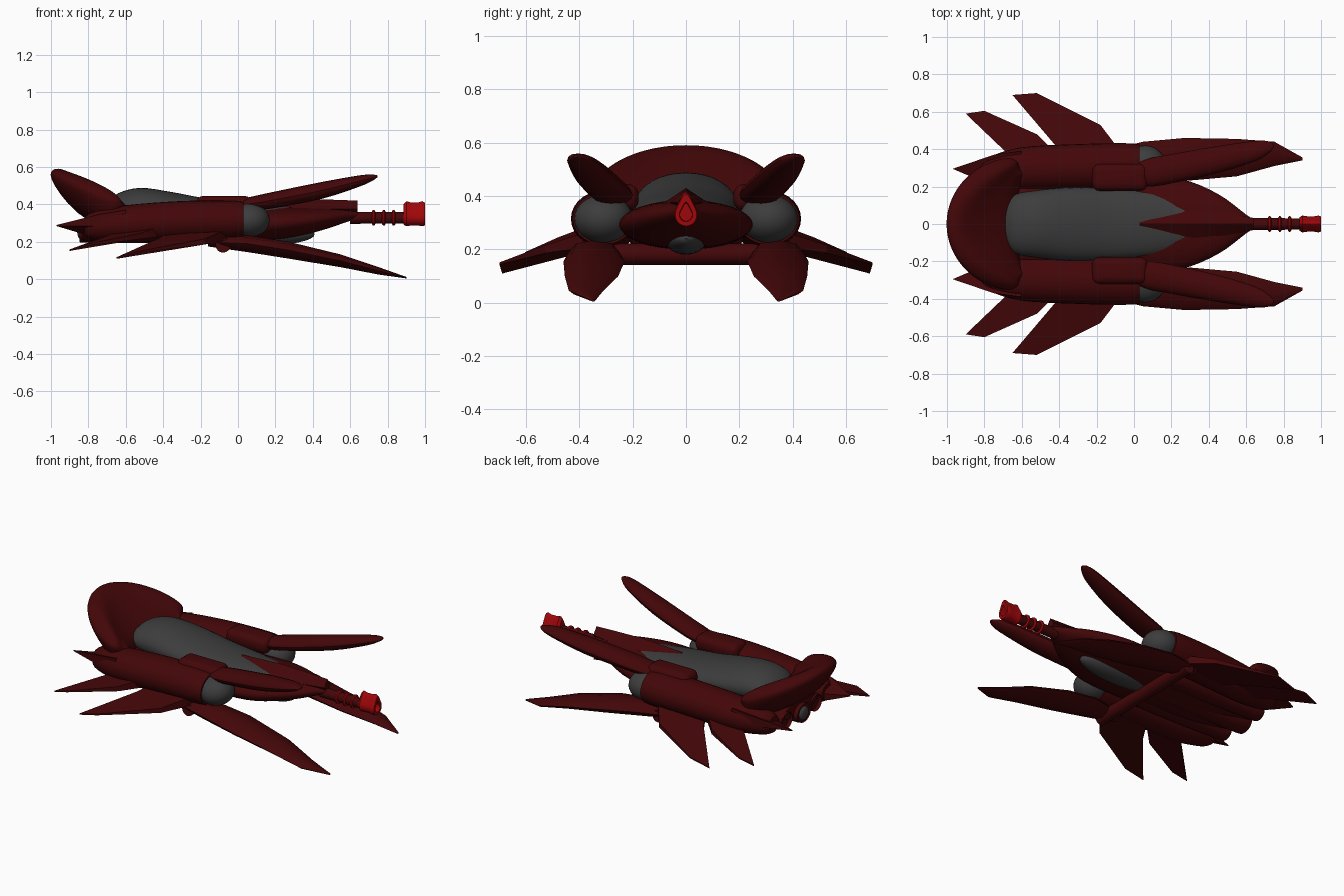
import bpy, bmesh, math
from mathutils import Vector

if "Cube" in bpy.data.objects:
    bpy.data.objects.remove(bpy.data.objects["Cube"])


def mat(name, col):
    m = bpy.data.materials.new(name)
    m.diffuse_color = (*col, 1)
    m.use_nodes = True
    m.node_tree.nodes["Principled BSDF"].inputs["Base Color"].default_value = m.diffuse_color
    return m


MAROON = mat("dark maroon", (0.056, 0.002, 0.0025))
GREY = mat("dark grey", (0.046, 0.046, 0.046))
RED = mat("bright red", (0.35, 0.002, 0.003))


def finish(name, bm, material, angle=35):
    bmesh.ops.recalc_face_normals(bm, faces=bm.faces)
    me = bpy.data.meshes.new(name)
    bm.to_mesh(me)
    bm.free()
    me.materials.append(material)
    me.shade_smooth()
    me.set_sharp_from_angle(angle=math.radians(angle))
    ob = bpy.data.objects.new(name, me)
    bpy.context.collection.objects.link(ob)
    return ob


def bridge(bm, rings):
    vs = [[bm.verts.new(p) for p in r] for r in rings]
    n = len(vs[0])
    for a, b in zip(vs, vs[1:]):
        for i in range(n):
            bm.faces.new((a[i], a[(i + 1) % n], b[(i + 1) % n], b[i]))
    bm.faces.new(vs[0])
    bm.faces.new(vs[-1])


def smooth_path(secs, steps):
    # Catmull-Rom through the sections
    out = []
    s = [Vector(q) for q in secs]
    for i in range(len(s) - 1):
        p0, p1, p2, p3 = s[max(i - 1, 0)], s[i], s[i + 1], s[min(i + 2, len(s) - 1)]
        for k in range(steps):
            t = k / steps
            out.append(0.5 * (2 * p1 + (p2 - p0) * t + (2 * p0 - 5 * p1 + 4 * p2 - p3) * t * t
                              + (3 * p1 - p0 - 3 * p2 + p3) * t ** 3))
    return out + [s[-1]]


def loft(name, secs, material, n=24, steps=4, side=1, angle=35):
    # sections: x, y, z, half width, half height
    rings = []
    for x, y, z, w, h in smooth_path(secs, steps):
        w, h = max(w, .002), max(h, .002)
        rings.append([(x, side * (y + w * math.cos(2 * math.pi * i / n)),
                       z + h * math.sin(2 * math.pi * i / n)) for i in range(n)])
    bm = bmesh.new()
    bridge(bm, rings)
    return finish(name, bm, material, angle)


def ball(name, c, r, material):
    bm = bmesh.new()
    bmesh.ops.create_uvsphere(bm, u_segments=28, v_segments=16, radius=1)
    for v in bm.verts:
        v.co = [c[k] + v.co[k] * r[k] for k in range(3)]
    return finish(name, bm, material)


def plate(name, pts, side):
    # points: x, y, z, half thickness
    bm = bmesh.new()
    bridge(bm, [[(x, side * y, z + s * t) for x, y, z, t in pts] for s in (-1, 1)])
    return finish(name, bm, MAROON, 25)


# central hull, canopy and grey belly
loft("hull", [(-.82, 0, .29, .17, .05), (-.5, 0, .29, .24, .09), (0, 0, .29, .25, .09),
              (.25, 0, .3, .24, .085), (.45, 0, .322, .16, .06),
              (.6, 0, .342, .05, .03), (.64, 0, .342, .025, .025)], MAROON, 32)
loft("canopy", [(-.7, 0, .38, .08, .03), (-.64, 0, .38, .155, .08), (-.52, 0, .38, .18, .108),
                (-.35, 0, .37, .195, .095), (-.15, 0, .35, .19, .078), (.05, 0, .34, .175, .068),
                (.2, 0, .33, .155, .064), (.28, 0, .33, .12, .06), (.31, 0, .33, .08, .04)], GREY, 32)
ball("belly", (.13, 0, .24), (.28, .08, .06), GREY)
loft("nose_ridge", [(.03, 0, .39, .04, .025), (.18, 0, .388, .05, .036), (.32, 0, .38, .075, .05),
                    (.5, 0, .375, .06, .05), (.64, 0, .375, .032, .045)], MAROON, 4, 1, angle=20)

# leaning crest around the back of the canopy
rings = []
for k in range(17):
    a = math.radians(-88 + 176 * k / 16)
    s, c = math.sin(a), math.cos(a)
    x, y, z = -.63 - .38 * c, .36 * s, .40 + .195 * c
    b = .08 * 4 * c * (1 - c)
    rings.append([(x - .01, y, z - .05 * c - .01), (x + .01, y, z),
                  (x + .06 * c + .02 + b, y * .95, z),
                  (-.62 - .19 * c + b * .4, y * .8, .41 + .09 * c),
                  (-.57 - .08 * c, y * .72, .385 + .02 * c),
                  (-.57 - .03 * c, y * .72, .31), (-.62 - .19 * c, y * .85, .27)])
bm = bmesh.new()
bridge(bm, rings)
crest = finish("rear_crest", bm, MAROON, 80)
sub = crest.modifiers.new("smooth", 'SUBSURF')
sub.levels = sub.render_levels = 2

for side, tag in ((1, "left"), (-1, "right")):
    # side pods with grey lamps in front
    loft(tag + "_pod", [(-.82, .27, .28, .05, .05), (-.77, .28, .285, .08, .075),
                        (-.6, .295, .295, .115, .1), (-.3, .305, .31, .122, .108),
                        (-.05, .31, .315, .122, .105), (.03, .31, .315, .115, .098)],
         MAROON, 28, side=side)
    ball(tag + "_lamp", (.06, side * .31, .315), (.11, .11, .09), GREY)
    # rounded block over the pod
    bm = bmesh.new()
    bmesh.ops.create_cube(bm, size=1)
    for v in bm.verts:
        v.co = (-.075 + v.co.x * .3, side * .25 + v.co.y * .145, .395 + v.co.z * .1)
    bmesh.ops.bevel(bm, geom=bm.edges[:], offset=.04, segments=4, profile=.5, affect='EDGES')
    finish(tag + "_block", bm, MAROON, 50)
    # long forward prongs
    loft(tag + "_upper_prong", [(-.02, .26, .39, .05, .03), (.08, .275, .405, .075, .038),
                                (.2, .295, .425, .078, .044),
                                (.45, .345, .475, .072, .045), (.65, .39, .525, .054, .03),
                                (.72, .41, .543, .032, .016), (.745, .415, .55, .01, .005)],
         MAROON, 16, 3, side)
    loft(tag + "_lower_prong", [(-.16, .35, .2, .04, .025), (.05, .345, .19, .095, .045),
                                (.27, .345, .155, .115, .045), (.55, .355, .098, .1, .034),
                                (.75, .375, .045, .065, .02), (.9, .348, .008, .008, .004)],
         MAROON, 8, 1, side, 65)
    # swept side fins
    plate(tag + "_front_fin", [(-.05, .36, .24, .03), (-.18, .53, .2, .015), (-.52, .7, .147, .004),
                               (-.65, .69, .113, .004), (-.42, .42, .2, .02), (-.35, .3, .24, .03)], side)
    plate(tag + "_middle_fin", [(-.4, .36, .26, .03), (-.52, .48, .23, .015), (-.8, .605, .185, .004),
                                (-.9, .59, .155, .004), (-.68, .38, .22, .02), (-.6, .28, .24, .03)], side)
    plate(tag + "_rear_fin", [(-.6, .39, .33, .04), (-.75, .37, .315, .03), (-.97, .295, .287, .003),
                              (-.84, .24, .265, .02), (-.65, .22, .28, .04)], side)
    # outer engine
    loft(tag + "_engine", [(-.81, .15, .26, .045, .045), (-.78, .15, .26, .06, .055),
                           (-.2, .15, .255, .07, .055), (-.1, .15, .255, .03, .03)],
         MAROON, 20, side=side)

# centre engine with grey nozzle
loft("centre_engine", [(-.84, 0, .255, .06, .055), (-.78, 0, .255, .075, .06),
                       (-.2, 0, .25, .07, .055), (-.1, 0, .25, .03, .03)], MAROON, 20)
ball("nozzle", (-.84, 0, .255), (.02, .045, .042), GREY)

# crossbar joining the lower prongs
bm = bmesh.new()
bridge(bm, [[(-.08 + .04 * math.cos(t * math.pi / 8), y, .182 + .04 * math.sin(t * math.pi / 8))
             for t in range(16)] for y in (-.4, .4)])
finish("crossbar", bm, MAROON)

# nose gun: barrel, rings and hollow teardrop muzzle
loft("gun_barrel", [(.6, 0, .328, .032, .032), (.93, 0, .328, .03, .03)], MAROON, 20, 1)
for i, x in enumerate((.725, .78, .832)):
    loft("gun_ring_%d" % (i + 1), [(x - .009, 0, .328, .034, .034), (x - .004, 0, .328, .042, .042),
                                   (x + .004, 0, .328, .042, .042), (x + .009, 0, .328, .034, .034)],
         RED, 20, 1)
rings = []
for x, k in ((.885, .8), (.9, 1), (.925, .92), (.965, .92), (.985, 1), (1, .9), (1, .55), (.94, .5)):
    ring = []
    for i in range(24):
        a = 2 * math.pi * i / 24
        up = max(0, math.sin(a))
        ring.append((x, k * .045 * math.cos(a), .33 + k * (.047 * math.sin(a) + .04 * up ** 6)))
    rings.append(ring)
bm = bmesh.new()
bridge(bm, rings)
finish("gun_muzzle", bm, RED)
